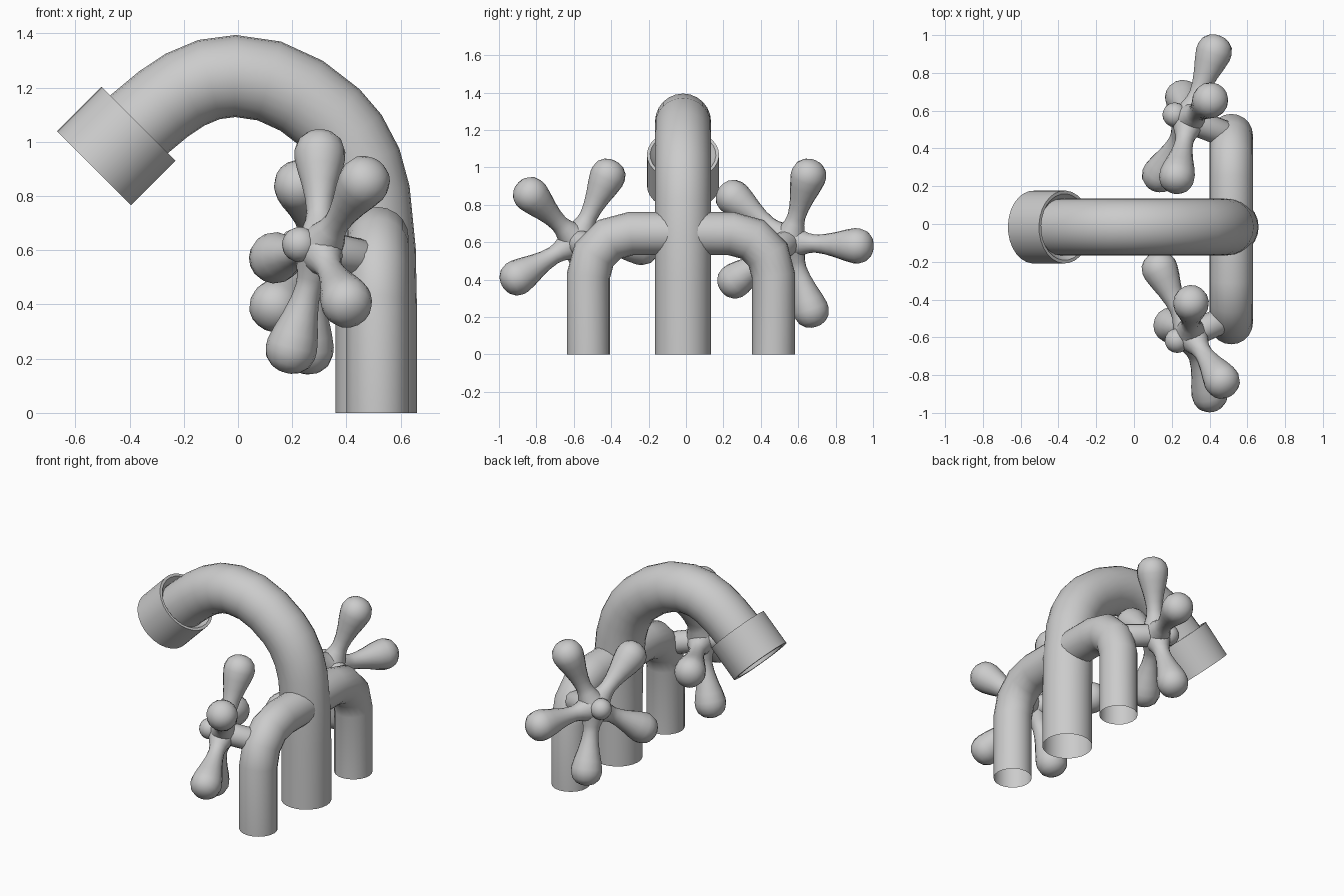
import bpy, bmesh, math
from mathutils import Vector

if "Cube" in bpy.data.objects:
    bpy.data.objects.remove(bpy.data.objects["Cube"])


def finish(bm, name, angle=40):
    bmesh.ops.remove_doubles(bm, verts=bm.verts, dist=1e-5)
    bmesh.ops.recalc_face_normals(bm, faces=bm.faces)
    me = bpy.data.meshes.new(name)
    bm.to_mesh(me)
    bm.free()
    ob = bpy.data.objects.new(name, me)
    bpy.context.collection.objects.link(ob)
    bpy.ops.object.select_all(action='DESELECT')
    bpy.context.view_layer.objects.active = ob
    ob.select_set(True)
    bpy.ops.object.shade_smooth_by_angle(angle=math.radians(angle))
    return ob


def bridge(bm, rings):
    for a, b in zip(rings, rings[1:]):
        n = len(a)
        for i in range(n):
            j = (i + 1) % n
            bm.faces.new((a[i], a[j], b[j], b[i]))


def circle(bm, centre, u, v, ru, rv, n):
    return [bm.verts.new(centre + u * ru * math.cos(2 * math.pi * i / n)
                         + v * rv * math.sin(2 * math.pi * i / n)) for i in range(n)]


def tube(name, pts, r, side, n=24):
    """Open pipe along a planar path; side is the plane normal."""
    bm = bmesh.new()
    pts, side, rings = [Vector(p) for p in pts], Vector(side), []
    for i, p in enumerate(pts):
        a = (p - pts[max(i - 1, 0)]).normalized()
        b = (pts[min(i + 1, len(pts) - 1)] - p).normalized()
        t = (a + b).normalized()
        mitre = 1 / max(t.dot(a), t.dot(b))
        rings.append(circle(bm, p, side, side.cross(t), r, r * mitre, n))
    bridge(bm, rings)
    return finish(bm, name)


def lathe(bm, profile, origin, axis, n=16):
    """Revolve (radius, distance) pairs about an axis."""
    axis = Vector(axis).normalized()
    u = axis.orthogonal().normalized()
    v = axis.cross(u)
    bridge(bm, [circle(bm, Vector(origin) + axis * t, u, v, max(r, 1e-6), max(r, 1e-6), n)
                for r, t in profile])


# curved spout
YC = -0.016
path = [(.51, 0), (.51, .4), (.506, .6), (.485, .81), (.455, .92), (.405, 1.015),
        (.345, 1.085), (.235, 1.17), (.115, 1.225), (-.01, 1.243), (-.107, 1.23),
        (-.195, 1.193), (-.275, 1.14), (-.365, 1.065), (-.40, 1.03)]
tube("spout", [(x, YC, z) for x, z in path], .15, (0, 1, 0))

# nozzle collar with a recessed mouth
bm = bmesh.new()
lathe(bm, [(.148, .035), (.168, .012), (.176, 0), (.193, 0), (.193, .232), (.16, .232),
           (.155, .10), (0, .10)], (-.367, YC, 1.067), (-1, 0, -1), 28)
finish(bm, "nozzle")


# inlet pipes on both sides
def inlet(name, s):
    mid, foot, r = -.027, .495, .225
    pts = [(.515, mid + s * foot, 0)]
    for k in range(4):
        a = math.radians(30 * k)
        pts.append((.515, mid + s * (foot - r + r * math.cos(a)), .42 + r * math.sin(a)))
    pts.append((.515, mid + s * .03, .645))
    tube(name, pts, .115, (1, 0, 0), 20)


inlet("left_inlet_pipe", -1)
inlet("right_inlet_pipe", 1)

# teardrop handle arm: flared root, thin neck, round tip
ARM = [(.085, .02), (.068, .075), (.053, .115), (.048, .15), (.053, .20), (.066, .26), (.083, .32),
       (.094, .37), (.094, .40), (.082, .437), (.055, .463), (.027, .474), (0, .477)]


def ball(r, h, t, k=8):
    return [(r * math.sin(math.pi * i / k), t - h * math.cos(math.pi * i / k)) for i in range(k + 1)]


def handle(name, hub, normal, phase):
    hub, n = Vector(hub), Vector(normal).normalized()
    # in-plane directions matching +y and +z seen from the right
    w = (Vector((0, 0, 1)) - n * n.z).normalized()
    u = (w.cross(n)) * -1
    if u.y < 0:
        u = -u
    bm = bmesh.new()
    for k in range(5):
        a = math.radians(phase + 72 * k)
        lathe(bm, ARM, hub, u * math.cos(a) + w * math.sin(a))
    lathe(bm, ball(.105, .08, 0), hub, n)
    finish(bm, name, 60)
    # front knob
    bm = bmesh.new()
    lathe(bm, ball(.066, .066, .08), hub, n)
    finish(bm, name + "_knob", 60)
    # stem into the pipe
    bm = bmesh.new()
    lathe(bm, [(0, -.235), (.05, -.235), (.07, -.21), (.07, -.02), (0, -.02)], hub, n)
    finish(bm, name + "_stem")


handle("left_handle", (.30, -.585, .605), (-1, -.45, .22), -5)
handle("right_handle", (.29, .55, .60), (-1, .38, .21), -3)
